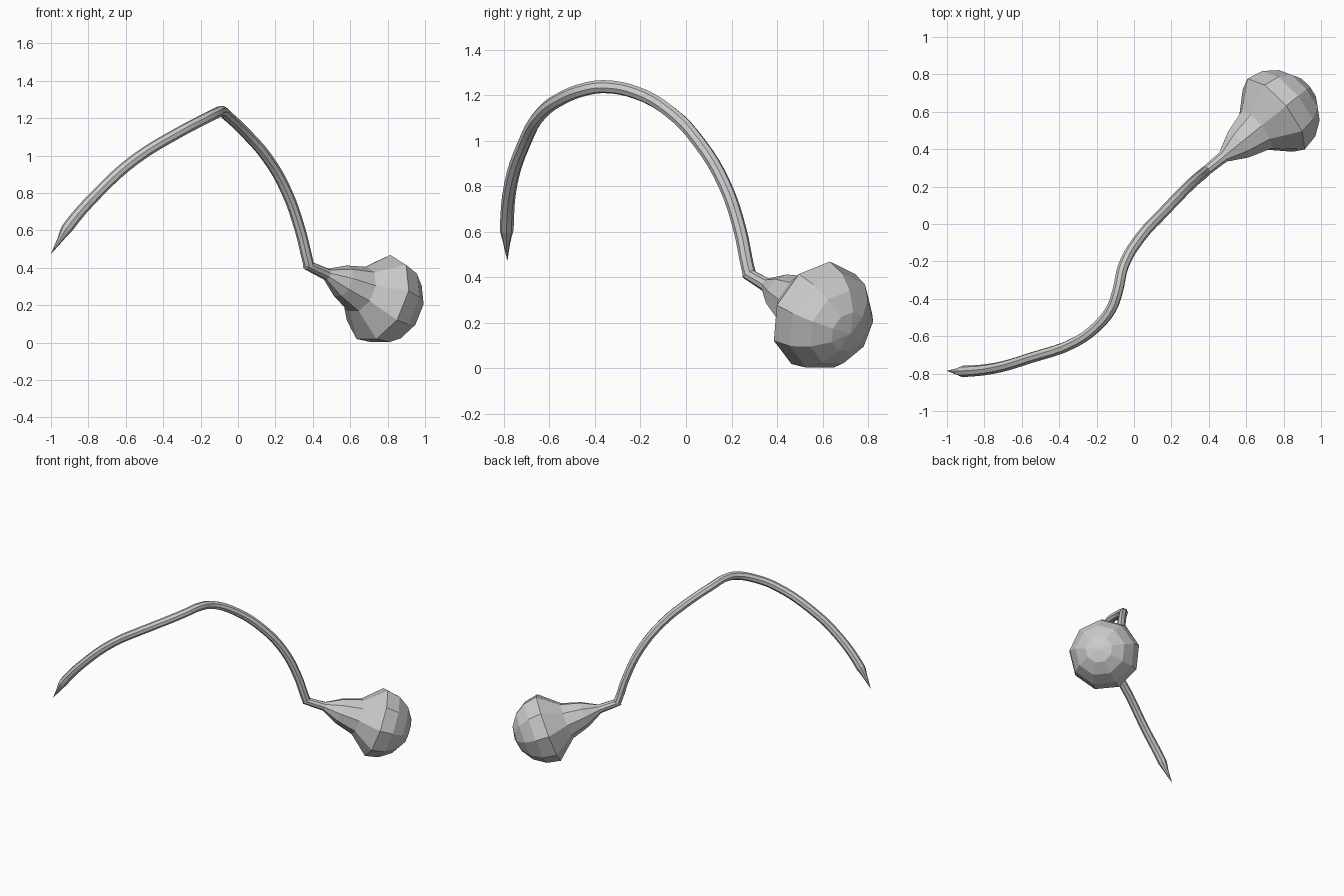
import bpy, bmesh, math
from mathutils import Vector

cube = bpy.data.objects.get("Cube")
if cube:
    bpy.data.objects.remove(cube, do_unlink=True)

NECK = Vector((0.38, 0.28, 0.41))
SIDES = 9


def link(name, data):
    obj = bpy.data.objects.new(name, data)
    bpy.context.collection.objects.link(obj)
    return obj


def swept_tube(name, points, depth):
    """Eight-sided tube through (x, y, z, radius factor) points."""
    curve = bpy.data.curves.new(name, 'CURVE')
    curve.dimensions = '3D'
    curve.bevel_depth = depth
    curve.bevel_resolution = 2
    curve.resolution_u = 4
    curve.use_fill_caps = True
    spline = curve.splines.new('BEZIER')
    spline.bezier_points.add(len(points) - 1)
    for bp, (x, y, z, radius) in zip(spline.bezier_points, points):
        bp.co = (x, y, z)
        bp.radius = radius
        bp.handle_left_type = bp.handle_right_type = 'AUTO'
    spline.use_smooth = False
    return link(name, curve)


def lathe(name, profile, origin, axis, sides):
    """Revolve (distance, radius) pairs about an axis, one vertex facing up."""
    axis = axis.normalized()
    side = axis.cross(Vector((0, 0, 1))).normalized()
    up = side.cross(axis)
    bm = bmesh.new()
    rings = []
    for dist, radius in profile:
        ring = []
        for i in range(sides):
            a = math.tau * i / sides
            ring.append(bm.verts.new(origin + axis * dist + radius * (up * math.cos(a) + side * math.sin(a))))
        rings.append(ring)
    for lower, upper in zip(rings, rings[1:]):
        for i in range(sides):
            j = (i + 1) % sides
            bm.faces.new((lower[i], lower[j], upper[j], upper[i]))
    bm.faces.new(rings[0])
    bmesh.ops.remove_doubles(bm, verts=bm.verts, dist=0.0005)
    bmesh.ops.recalc_face_normals(bm, faces=bm.faces)
    mesh = bpy.data.meshes.new(name)
    bm.to_mesh(mesh)
    bm.free()
    return link(name, mesh)


# Arched stalk, tapering to a point at the free end
stalk_path = [
    (-1.0, -0.785, 0.475, 0.03), (-0.955, -0.788, 0.545, 0.5),
    (-0.915, -0.788, 0.61, 1.05), (-0.74, -0.77, 0.81, 1),
    (-0.55, -0.715, 0.98, 1), (-0.31, -0.63, 1.127, 1),
    (-0.19, -0.54, 1.19, 1), (-0.12, -0.45, 1.225, 1),
    (-0.088, -0.36, 1.238, 1), (-0.055, -0.22, 1.212, 1),
    (0.035, -0.07, 1.127, 1), (0.155, 0.06, 0.99, 1),
    (0.26, 0.17, 0.807, 1), (0.33, 0.237, 0.61, 1),
    (0.37, 0.27, 0.45, 1), (*NECK, 1),
]
swept_tube("stalk", stalk_path, 0.029)

# Bulb: slim neck, flared shoulder and a hemispherical end
radius, rim = 0.247, 0.505
profile = [(-0.02, 0.026), (0.13, 0.032), (0.24, 0.09), (0.37, 0.13)]
for step in range(5):
    angle = math.radians(22.5 * step)
    profile.append((rim + radius * math.sin(angle), radius * math.cos(angle)))
lathe("bulb", profile, NECK, Vector((0.73, 0.592, -0.342)), SIDES)
